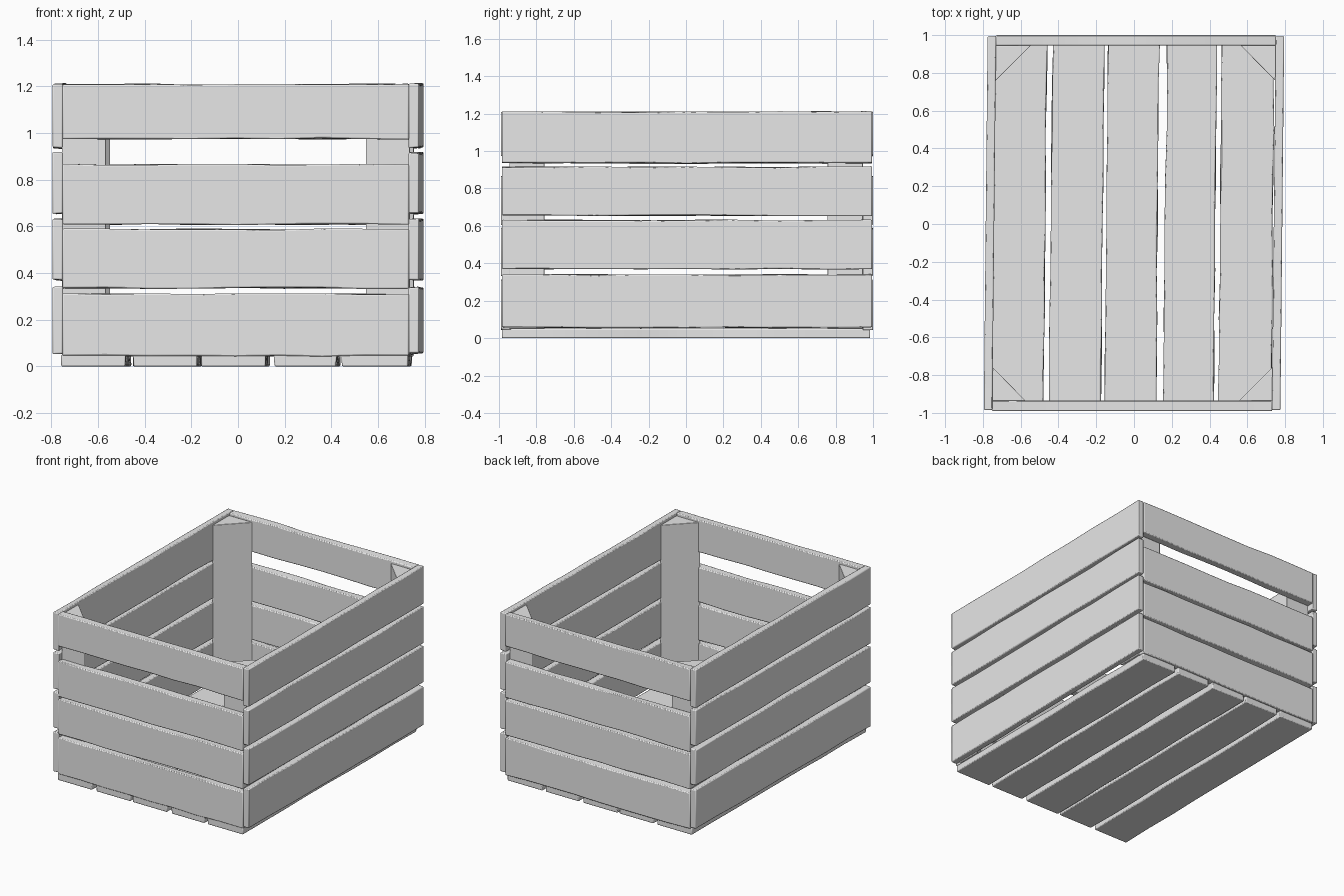
import bpy, bmesh, random
from mathutils import Vector

random.seed(4)
cube = bpy.data.objects.get("Cube")
if cube:
    bpy.data.objects.remove(cube)

wood = bpy.data.materials.new("pale grey wood")
wood.use_nodes = True
COLOUR = (0.8, 0.8, 0.8, 1)
wood.diffuse_color = COLOUR
wood.node_tree.nodes["Principled BSDF"].inputs["Base Color"].default_value = COLOUR


def finish(name, bm, bevel):
    """Skew the part with the crate, then turn it into a softly bevelled object."""
    for v in bm.verts:
        v.co.x += 0.01 * v.co.y
    bmesh.ops.recalc_face_normals(bm, faces=bm.faces)
    mesh = bpy.data.meshes.new(name)
    bm.to_mesh(mesh)
    bm.free()
    mesh.materials.append(wood)
    obj = bpy.data.objects.new(name, mesh)
    bpy.context.collection.objects.link(obj)
    mod = obj.modifiers.new("worn edges", "BEVEL")
    mod.width, mod.segments, mod.limit_method = bevel, 2, "ANGLE"
    bpy.ops.object.select_all(action="DESELECT")
    obj.select_set(True)
    bpy.context.view_layer.objects.active = obj
    bpy.ops.object.shade_smooth_by_angle()


def plank(name, low, high, wear=0.004):
    """Board between two corners, with slightly uneven long edges."""
    low, high = Vector(low), Vector(high)
    size = high - low
    bm = bmesh.new()
    bmesh.ops.create_cube(bm, size=1)
    for v in bm.verts:
        v.co = (low + high) / 2 + v.co * size
    length = max(range(3), key=lambda i: size[i])
    thin = min(range(3), key=lambda i: size[i])
    wide = 3 - length - thin
    axis = Vector((0, 0, 0))
    axis[length] = 1
    for i in range(1, 8):
        cut = low + axis * size[length] * i / 8
        bmesh.ops.bisect_plane(bm, geom=bm.verts[:] + bm.edges[:] + bm.faces[:],
                               plane_co=cut, plane_no=axis)
    for v in bm.verts:
        v.co[wide] += random.uniform(-wear, wear)
    finish(name, bm, 0.006)


def corner_post(name, sx, sy):
    """Triangular post running up inside one corner."""
    x, y = 0.745 * sx, 0.945 * sy
    bm = bmesh.new()
    base = [bm.verts.new(p) for p in ((x, y, 0.05), (x - 0.19 * sx, y, 0.05),
                                      (x, y - 0.19 * sy, 0.05))]
    face = bm.faces.new(base)
    top = bmesh.ops.extrude_face_region(bm, geom=[face])["geom"]
    bmesh.ops.translate(bm, vec=(0, 0, 1.14),
                        verts=[g for g in top if isinstance(g, bmesh.types.BMVert)])
    finish(name, bm, 0.004)


# Floor boards
for i, (x0, x1) in enumerate([(-0.745, -0.47), (-0.44, -0.165), (-0.145, 0.125),
                              (0.165, 0.43), (0.455, 0.735)]):
    plank(f"floor_board_{i + 1}", (x0, -0.985, 0), (x1, 0.985, 0.05))

# Long side slats
for i, (z0, z1) in enumerate([(0.055, 0.34), (0.37, 0.63), (0.655, 0.915), (0.935, 1.21)]):
    plank(f"left_slat_{i + 1}", (0.74, -0.985, z0), (0.785, 0.995, z1))
    plank(f"right_slat_{i + 1}", (-0.785, -0.985, z0), (-0.74, 0.995, z1))

# End slats, with a wide hand gap below the top one
for i, (z0, z1) in enumerate([(0.045, 0.31), (0.335, 0.588), (0.608, 0.865), (0.975, 1.208)]):
    plank(f"front_slat_{i + 1}", (-0.742, -0.99, z0), (0.742, -0.935, z1))
    plank(f"back_slat_{i + 1}", (-0.742, 0.945, z0), (0.742, 1.0, z1))

# Corner posts
for sx, side in ((1, "left"), (-1, "right")):
    for sy, end in ((-1, "front"), (1, "back")):
        corner_post(f"{end}_{side}_post", sx, sy)
